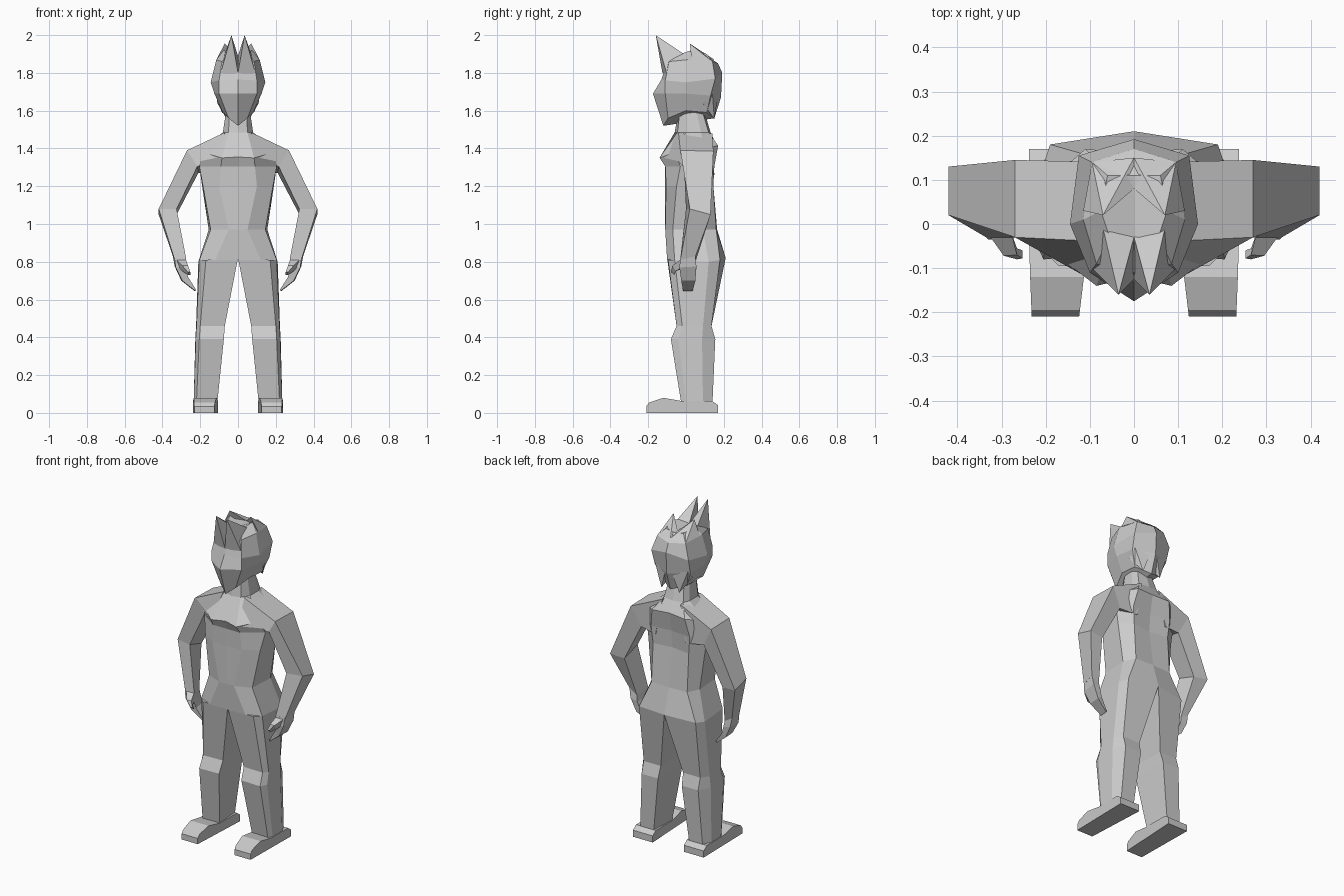
import bpy, bmesh


def loft(name, rings, closed=True):
    """Skin matching rings, cap both ends and mirror across x. Open rings are half sections."""
    bm = bmesh.new()
    vs = [[bm.verts.new(p) for p in r] for r in rings]
    n = len(rings[0])
    for a, b in zip(vs, vs[1:]):
        for i in range(n if closed else n - 1):
            j = (i + 1) % n
            bm.faces.new((a[i], a[j], b[j], b[i]))
    bm.faces.new(vs[0])
    bm.faces.new(vs[-1][::-1])
    finish(name, bm, closed)


def spike(name, tip, base):
    """Pointed tuft of hair."""
    bm = bmesh.new()
    t = bm.verts.new(tip)
    b = [bm.verts.new(p) for p in base]
    for i in range(len(b)):
        bm.faces.new((b[i], b[(i + 1) % len(b)], t))
    bm.faces.new(b[::-1])
    finish(name, bm)


def finish(name, bm, closed=True):
    bmesh.ops.recalc_face_normals(bm, faces=bm.faces)
    if not closed:  # the half is skinned; drop direction ambiguity on the open seam
        c = max(bm.faces, key=lambda f: f.calc_center_median().x)
        if c.normal.x < 0:
            bmesh.ops.reverse_faces(bm, faces=bm.faces)
    me = bpy.data.meshes.new(name)
    bm.to_mesh(me)
    bm.free()
    ob = bpy.data.objects.new(name, me)
    bpy.context.collection.objects.link(ob)
    ob.modifiers.new("mirror", 'MIRROR').use_clip = True


def flat(z, pts):
    return [(x, y, z) for x, y in pts]


# Torso: front centre, front edge, side front, side back, back edge, back centre
loft("torso", [
    flat(1.62, [(0, -.035), (.045, -.03), (.06, 0), (.06, .05), (.045, .08), (0, .09)]),
    flat(1.485, [(0, -.06), (.05, -.045), (.08, 0), (.08, .08), (.065, .12), (0, .13)]),
    [(0, -.12, 1.355), (.085, -.14, 1.35), (.19, -.06, 1.38), (.19, .1, 1.40),
     (.11, .17, 1.415), (0, .16, 1.42)],
    flat(1.305, [(0, -.11), (.09, -.11), (.205, -.03), (.205, .09), (.13, .15), (0, .14)]),
    flat(1.2, [(0, -.11), (.1, -.105), (.185, -.05), (.19, .09), (.12, .145), (0, .13)]),
    flat(.97, [(0, -.11), (.05, -.11), (.145, -.07), (.155, .09), (.12, .16), (0, .165)]),
    [(0, -.1, .81), (.12, -.1, .81), (.205, -.06, .81), (.21, .12, .80),
     (.19, .18, .81), (0, .21, .82)],
], closed=False)

# Legs: front inner, front outer, side front, side back, back outer, back inner
loft("leg", [
    [(0, -.1, .82), (.17, -.095, .81), (.205, -.06, .81), (.21, .12, .80),
     (.19, .18, .81), (0, .21, .82)],
    flat(.46, [(.07, -.045), (.2, -.05), (.22, -.02), (.222, .09), (.19, .135), (.075, .135)]),
    flat(.39, [(.075, -.075), (.205, -.08), (.224, -.04), (.226, .085), (.19, .155), (.08, .155)]),
    flat(.05, [(.11, -.02), (.22, -.025), (.235, 0), (.235, .09), (.21, .14), (.12, .14)]),
])

# Feet: side profile widened across x
side = [(-.21, 0), (-.21, .035), (-.195, .055), (-.12, .08), (-.02, .062),
        (.14, .062), (.17, .04), (.17, 0)]
loft("foot", [[(x + k * min(0, y + .05), y, z) for y, z in side]
              for x, k in ((.105, -.12), (.238, .04))])

# Arms: outer front, outer back, inner back, inner front
loft("arm", [
    [(.07, -.04, 1.485), (.06, .14, 1.48), (.1, .15, 1.26), (.09, -.13, 1.345)],
    [(.27, -.03, 1.39), (.27, .145, 1.385), (.21, .13, 1.27), (.215, -.01, 1.305)],
    [(.42, .02, 1.08), (.42, .13, 1.05), (.33, .12, 1.04), (.325, .0, 1.08)],
    [(.335, -.03, .81), (.345, .05, .83), (.295, .05, .80), (.275, -.03, .82)],
])
loft("hand", [
    [(.335, -.03, .82), (.345, .05, .83), (.295, .05, .80), (.275, -.03, .82)],
    [(.33, -.035, .77), (.335, .055, .775), (.29, .055, .765), (.275, -.035, .77)],
    [(.295, -.025, .70), (.3, .05, .70), (.275, .05, .72), (.265, -.025, .72)],
    [(.225, -.015, .645), (.23, .035, .645), (.225, .035, .652), (.222, -.015, .652)],
])
loft("thumb", [
    [(.325, -.03, .81), (.325, .0, .78), (.285, .0, .77), (.275, -.03, .81)],
    [(.295, -.072, .78), (.295, -.055, .75), (.265, -.055, .75), (.265, -.07, .78)],
    [(.265, -.08, .745), (.265, -.06, .73), (.252, -.06, .73), (.252, -.078, .745)],
])

# Head: front centre, front edge, side, back edge, back centre
loft("head", [
    [(0, -.12, 1.52), (.05, -.095, 1.56), (.085, 0, 1.60), (.085, .11, 1.59), (0, .15, 1.56)],
    [(0, -.175, 1.69), (.1, -.11, 1.69), (.125, 0, 1.69), (.12, .13, 1.68), (0, .185, 1.67)],
    [(0, -.13, 1.765), (.1, -.11, 1.76), (.145, 0, 1.75), (.125, .155, 1.77), (0, .192, 1.80)],
    [(0, -.11, 1.83), (.085, -.09, 1.86), (.115, .01, 1.87), (.095, .14, 1.86), (0, .17, 1.85)],
    [(0, -.04, 1.89), (.055, -.03, 1.90), (.075, .03, 1.92), (.06, .11, 1.90), (0, .11, 1.89)],
], closed=False)

# Hair tufts
spike("front_hair", (.035, -.16, 2.0),
      [(0, -.125, 1.80), (.095, -.10, 1.79), (.07, -.01, 1.90), (0, -.03, 1.89)])
spike("crown_hair", (.07, .02, 1.955),
      [(0, .08, 1.89), (.115, .03, 1.87), (.095, .14, 1.86), (0, .15, 1.87)])
spike("nape_hair", (.06, .15, 1.555),
      [(.02, .17, 1.68), (.11, .14, 1.69), (.11, .09, 1.64), (.03, .1, 1.62)])
